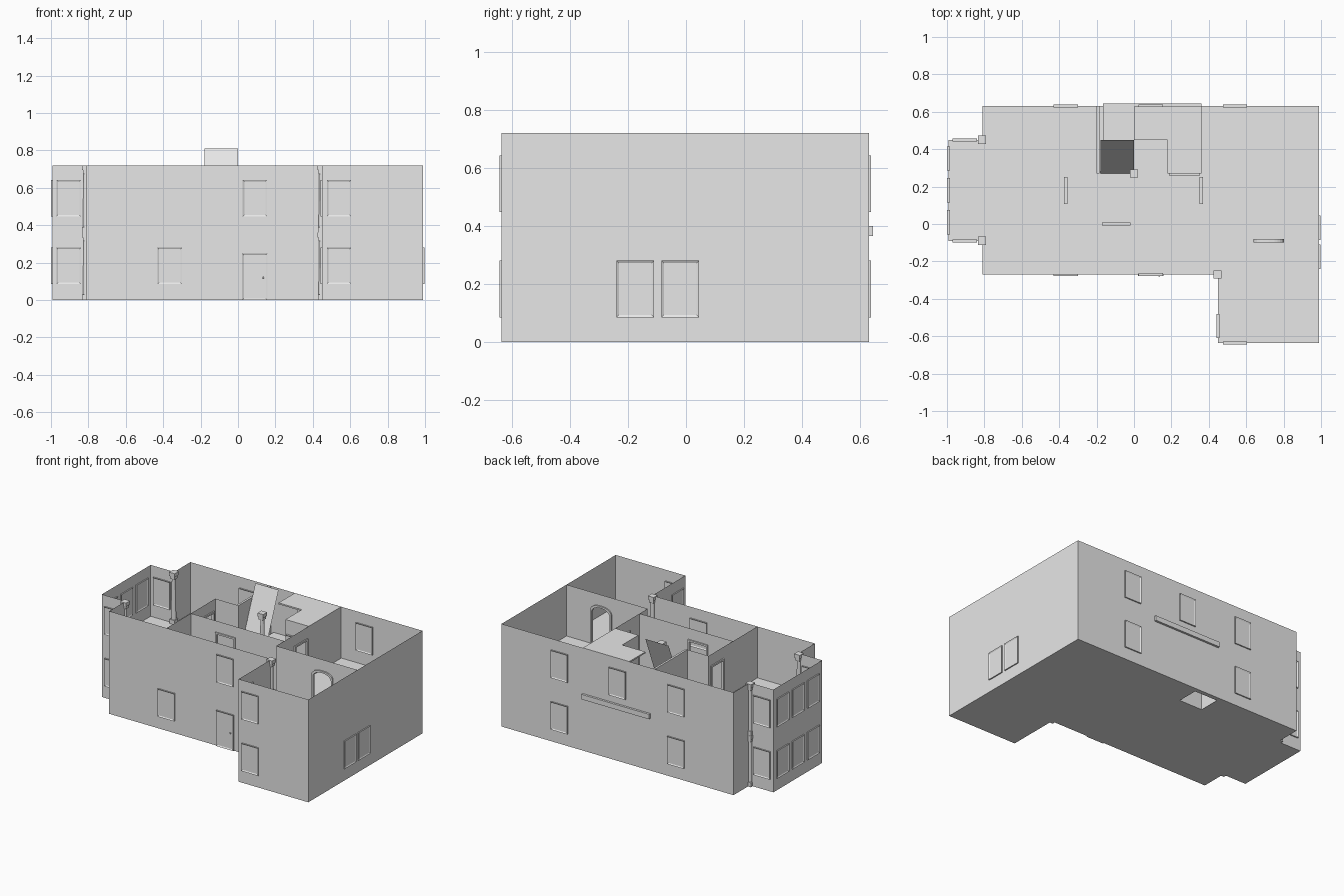
import bpy, bmesh, math
from mathutils import Matrix, Vector

cube = bpy.data.objects.get("Cube")
if cube:
    bpy.data.objects.remove(cube, do_unlink=True)

grey = bpy.data.materials.new("plain_grey")
grey.use_nodes = True
grey.diffuse_color = (0.8, 0.8, 0.8, 1)
grey.node_tree.nodes["Principled BSDF"].inputs["Base Color"].default_value = (0.8, 0.8, 0.8, 1)

STOREY = 0.36
TOP = 2 * STOREY


def finish(name, bm):
    mesh = bpy.data.meshes.new(name)
    bm.to_mesh(mesh)
    bm.free()
    mesh.materials.append(grey)
    obj = bpy.data.objects.new(name, mesh)
    bpy.context.collection.objects.link(obj)
    return obj


def add_box(bm, x0, x1, y0, y1, z0, z1):
    size = Matrix.Diagonal((x1 - x0, y1 - y0, z1 - z0, 1))
    middle = Matrix.Translation(((x0 + x1) / 2, (y0 + y1) / 2, (z0 + z1) / 2))
    return bmesh.ops.create_cube(bm, size=1, matrix=middle @ size)


def add_face(bm, points):
    return bm.faces.new([bm.verts.new(p) for p in points])


def wall(name, a, b, z0, z1, door=None):
    """Thin wall from a to b; door = (start, end, arched) along the wall."""
    a, b = Vector((*a, 0)), Vector((*b, 0))
    along = (b - a).normalized()
    outline = [(0, z0)]
    if door:
        s, e, arched = door
        r, mid, head = (e - s) / 2, (s + e) / 2, z0 + 0.27
        outline.append((s, z0))
        if arched:
            for i in range(13):
                t = math.pi * (1 - i / 12)
                outline.append((mid + r * math.cos(t), head - r * 0.6 + r * 0.6 * math.sin(t)))
        else:
            outline += [(s, head), (e, head)]
        outline.append((e, z0))
    length = (b - a).length
    outline += [(length, z0), (length, z1), (0, z1)]
    bm = bmesh.new()
    add_face(bm, [a + along * u + Vector((0, 0, z)) for u, z in outline])
    finish(name, bm)

    # Door surround follows the opening edge
    if door:
        opening = outline[1:-3]
        mid = (door[0] + door[1]) / 2
        side = Vector((-along.y, along.x, 0)) * 0.009
        bm = bmesh.new()
        for (u0, h0), (u1, h1) in zip(opening, opening[1:]):
            def rim(u, h, k):
                grow = 0.012 if k else 0
                out = u + math.copysign(grow, u - mid) * (abs(u - mid) > 0.01)
                up = h + (grow if h > z0 + 0.1 else 0)
                return a + along * out + Vector((0, 0, up))
            quad = [rim(u0, h0, 0), rim(u1, h1, 0), rim(u1, h1, 1), rim(u0, h0, 1)]
            for s in (-1, 1):
                add_face(bm, [p + side * s for p in quad])
            add_face(bm, [quad[0] - side, quad[1] - side, quad[1] + side, quad[0] + side])
            add_face(bm, [quad[3] - side, quad[2] - side, quad[2] + side, quad[3] + side])
        bmesh.ops.recalc_face_normals(bm, faces=bm.faces)
        finish(name + "_door_frame", bm)


def panel(name, x, y, z, angle, width=0.13, height=0.195, depth=0.008):
    """Framed panel on a wall; angle 0 faces the front."""
    bm = bmesh.new()
    add_box(bm, -width / 2, width / 2, -depth, depth, 0, height)
    bm.normal_update()
    # Both sides of the wall show the recessed pane
    sides = [f for f in bm.faces if abs(f.normal.y) > 0.9]
    for f in sides:
        bmesh.ops.inset_region(bm, faces=[f], thickness=0.012, depth=0)
        bmesh.ops.translate(bm, verts=f.verts, vec=-f.normal * depth * 0.6)
    bm.transform(Matrix.Translation((x, y, z)) @ Matrix.Rotation(math.radians(angle), 4, 'Z'))
    return finish(name, bm)


# Outer shell, running round the plan
plan = [(-0.81, -0.27), (0.45, -0.27), (0.45, -0.635), (0.99, -0.635), (0.99, 0.63), (-0.81, 0.63),
        (-0.81, 0.45), (-0.993, 0.45), (-0.993, -0.09), (-0.81, -0.09)]
bm = bmesh.new()
for a, b in zip(plan, plan[1:] + plan[:1]):
    add_face(bm, [(*a, 0), (*b, 0), (*b, TOP), (*a, TOP)])
bmesh.ops.remove_doubles(bm, verts=bm.verts, dist=0.0001)
finish("outer_walls", bm)

# Floors, as strips that leave the stairwell open
strips = [(-0.993, -0.81, -0.09, 0.45), (-0.81, -0.18, -0.27, 0.63),
          (0, 0.99, -0.27, 0.63), (0.45, 0.99, -0.635, -0.27)]
for level, back in (("ground", 0.6), ("upper", 0.45)):
    z = 0 if level == "ground" else STOREY
    bm = bmesh.new()
    for x0, x1, y0, y1 in strips + [(-0.18, 0, -0.27, 0.27), (-0.18, 0, back, 0.63)]:
        add_face(bm, [(x0, y0, z), (x1, y0, z), (x1, y1, z), (x0, y1, z)])
    finish(level + "_floor", bm)

# Inner partitions on both storeys
for level, z in (("ground", 0), ("upper", STOREY)):
    h = z + STOREY
    wall(level + "_left_partition", (-0.365, -0.27), (-0.365, 0.27), z, h, (0.39, 0.51, False))
    wall(level + "_hall_partition", (-0.365, 0), (0.36, 0), z, h, (0.205, 0.335, False))
    wall(level + "_right_partition", (0.36, -0.09), (0.36, 0.63), z, h, (0.21, 0.33, False))
    wall(level + "_arched_partition", (0.36, -0.09), (0.99, -0.09), z, h, (0.29, 0.43, True))
    wall(level + "_stair_back_partition", (-0.365, 0.27), (-0.19, 0.27), z, h)
    wall(level + "_closet_front", (0.18, 0.27), (0.36, 0.27), z, h)
    wall(level + "_closet_side", (0.18, 0.27), (0.18, 0.45), z, h)
    panel(level + "_closet_door", 0.27, 0.264, z, 0, 0.16, 0.26)
    bm = bmesh.new()
    add_box(bm, -0.2, -0.185, 0.27, 0.63, z, h)
    finish(level + "_stair_wall", bm)

# Landings: the lower one pokes out through the back wall
for name, z0, z1, back in (("lower_landing", 0.365, 0.4, 0.645), ("top_landing", 0.71, TOP, 0.629)):
    bm = bmesh.new()
    add_box(bm, -0.165 if z0 < 0.5 else 0, 0.36, 0.45, back, z0, z1)
    add_box(bm, 0.18, 0.36, 0.27, 0.45, z0, z1)
    finish(name, bm)

# Stairs: stepped lower flight and steep upper ramp
bm = bmesh.new()
steps = 8
for i in range(steps):
    y = 0.27 + 0.18 * i / steps
    z = STOREY * (i + 1) / steps
    add_box(bm, -0.18, 0, y, 0.45, z - STOREY / steps, z)
finish("lower_stairs", bm)
bm = bmesh.new()
add_face(bm, [(-0.18, 0.27, STOREY), (0, 0.27, STOREY), (0, 0.45, 0.81), (-0.18, 0.45, 0.81)])
finish("upper_ramp", bm)

# Columns with square base and stepped cap
for i, (x, y) in enumerate([(-0.813, 0.45), (-0.813, -0.09), (0.447, -0.27), (0, 0.27)]):
    bm = bmesh.new()
    for z in (0, STOREY):
        for half, z0, z1 in ((0.02, 0, 0.03), (0.017, 0.315, 0.335), (0.022, 0.335, STOREY)):
            add_box(bm, x - half, x + half, y - half, y + half, z + z0, z + z1)
        bmesh.ops.create_cone(bm, cap_ends=True, segments=12, radius1=0.016, radius2=0.013, depth=0.29,
                              matrix=Matrix.Translation((x, y, z + 0.172)))
    finish("column_%d" % (i + 1), bm)

# Windows: (wall, x, y, angle, sill heights)
LOW, HIGH = 0.085, 0.447
both = (LOW, HIGH)
windows = [("front_left", -0.365, -0.27, 0, (LOW,)), ("front_middle", 0.09, -0.27, 0, (HIGH,)),
           ("wing_front", 0.54, -0.635, 0, both), ("wing_side", 0.45, -0.545, -90, both),
           ("back_outer", -0.365, 0.63, 180, both), ("back_middle", 0.09, 0.63, 180, (HIGH,)),
           ("back_inner", 0.54, 0.63, 180, both), ("bay_front", -0.905, -0.09, 0, both),
           ("bay_back", -0.905, 0.45, 180, both)]
windows += [("side_pair", 0.99, y, 90, (LOW,)) for y in (-0.175, -0.02)]
windows += [("bay_side", -0.993, 0.18 + k * 0.17, -90, both) for k in (-1, 0, 1)]
for name, x, y, angle, sills in windows:
    for z in sills:
        panel(name + "_window", x, y, z, angle)

# Front door with knob
panel("front_door", 0.09, -0.27, 0, 0, 0.135, 0.25)
bm = bmesh.new()
bmesh.ops.create_uvsphere(bm, u_segments=10, v_segments=6, radius=0.005,
                          matrix=Matrix.Translation((0.135, -0.277, 0.12)))
finish("door_knob", bm)
